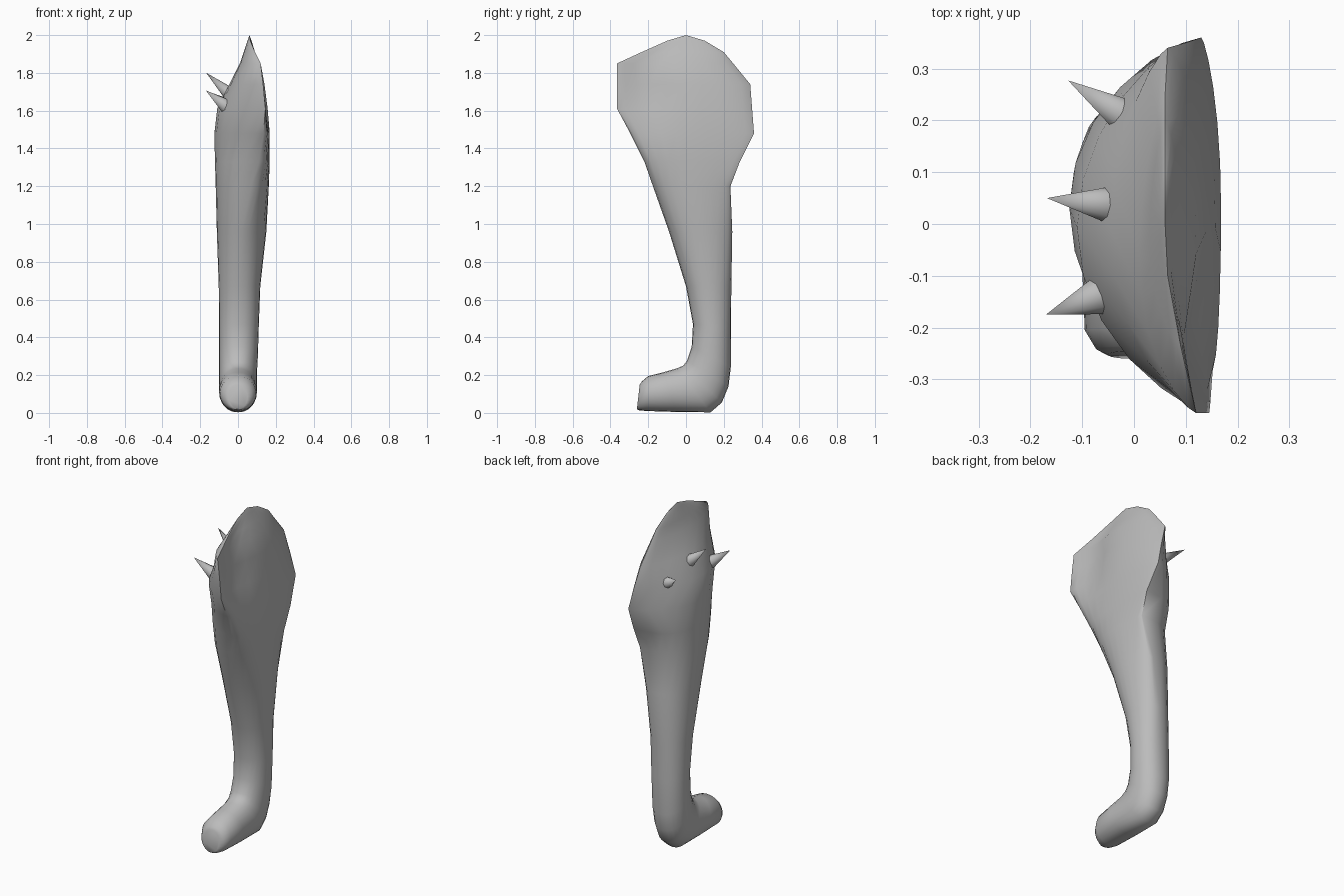
import bpy, bmesh, math
from mathutils import Vector

cube = bpy.data.objects.get("Cube")
if cube:
    bpy.data.objects.remove(cube, do_unlink=True)

grey = bpy.data.materials.new("light grey")
grey.use_nodes = True
COLOUR = (0.5, 0.5, 0.5, 1)
grey.diffuse_color = COLOUR
grey.node_tree.nodes["Principled BSDF"].inputs["Base Color"].default_value = COLOUR


def finish(bm, name, angle):
    bmesh.ops.recalc_face_normals(bm, faces=bm.faces)
    mesh = bpy.data.meshes.new(name)
    bm.to_mesh(mesh)
    bm.free()
    mesh.materials.append(grey)
    ob = bpy.data.objects.new(name, mesh)
    bpy.context.collection.objects.link(ob)
    bpy.ops.object.select_all(action='DESELECT')
    ob.select_set(True)
    bpy.context.view_layer.objects.active = ob
    bpy.ops.object.shade_smooth_by_angle(angle=math.radians(angle))


# Foot and shin sections from the toe up: front (y, z), back (y, z),
# inner x, outer x, x of front edge, x of back edge
SHIN = [
    (-.245, .15, -.26, .02, -.05, .05, 0, 0),
    (-.235, .165, -.248, .014, -.073, .073, 0, 0),
    (-.20, .195, -.21, .01, -.095, .095, 0, 0),
    (-.12, .215, -.05, .005, -.10, .10, 0, 0),
    (-.05, .235, .13, .003, -.10, .10, 0, 0),
    (-.015, .25, .19, .055, -.10, .10, 0, 0),
    (.005, .275, .225, .14, -.10, .10, 0, 0),
    (.03, .35, .237, .24, -.10, .105, 0, 0),
    (.037, .47, .238, .45, -.10, .11, 0, .01),
    (0, .67, .24, .67, -.102, .118, .01, .02),
]
# Thigh sections: z, front y, back y, inner x, outer x, front edge x, back edge x,
# depth of the hollow behind the front edge, then the roundness of the
# inner front, inner back and outer front quarters (low is boxy, high is thin)
THIGH = [
    (.96, -.09, .245, -.112, .15, .02, .07, 0, .9, .75, 1),
    (1.2, -.175, .235, -.118, .163, .07, .14, 0, .75, .6, .8),
    (1.33, -.22, .285, -.122, .168, .11, .148, 0, .8, .65, .6),
    (1.48, -.295, .36, -.125, .168, .135, .13, 0, 1.2, 1.4, .5),
    (1.61, -.365, .35, -.11, .157, .145, .10, .027, 1.5, 1.5, 1),
    (1.74, -.365, .34, -.045, .14, .133, .065, .03, 1.5, 1.5, 1.4),
    (1.85, -.365, .25, .01, .12, .12, .06, .02, 1.5, 1.5, 1.5),
    (1.91, -.235, .20, .03, .09, .09, .06, .005, 1.5, 1.5, 1.5),
    (1.97, -.10, .10, .05, .072, .065, .06, 0, 1.5, 1.5, 1.5),
]
SECTIONS = [(*s, 0, .9, .9, .9, .9) for s in SHIN]
SECTIONS += [(ya, z, yb, z, xi, xo, xa, xb, hollow, pf, pb, po, 1.5 if z > 1.3 else 1)
             for z, ya, yb, xi, xo, xa, xb, hollow, pf, pb, po in THIGH]
SIDES = 24

# Leg with foot, lofted in one skin
bm = bmesh.new()
rings = []
for ya, za, yb, zb, xi, xo, xa, xb, hollow, pf, pb, po, pob in SECTIONS:
    ring = []
    for i in range(SIDES):
        t = math.tau * i / SIDES
        k = (1 - math.cos(t)) / 2
        s = math.sin(t)
        edge = xa + (xb - xa) * k
        if s > 0:
            side, power = xo, po if k < .5 else pob
        else:
            side, power = xi, pf if k < .5 else pb
        x = edge + (side - edge) * abs(s) ** power
        if t < math.pi / 2:
            x -= hollow * math.sin(math.pi * (2 * t / math.pi) ** 1.6) ** 2
        ring.append(bm.verts.new((x, ya + (yb - ya) * k, za + (zb - za) * k)))
    rings.append(ring)
for low, high in zip(rings, rings[1:]):
    for i in range(SIDES):
        j = (i + 1) % SIDES
        bm.faces.new((low[i], low[j], high[j], high[i]))
bm.faces.new(rings[0])
tip = bm.verts.new((.06, 0, 2))
for i in range(SIDES):
    bm.faces.new((rings[-1][i], rings[-1][(i + 1) % SIDES], tip))
finish(bm, "leg", 60)

# Spikes on the inner thigh
SPIKES = {
    "back_spike": ((-.005, .2, 1.61), (-.127, .277, 1.69)),
    "middle_spike": ((-.04, .036, 1.685), (-.168, .05, 1.80)),
    "front_spike": ((-.065, -.138, 1.625), (-.17, -.175, 1.707)),
}
for name, (base, point) in SPIKES.items():
    base, point = Vector(base), Vector(point)
    axis = point - base
    bm = bmesh.new()
    bmesh.ops.create_cone(bm, cap_ends=True, segments=8, radius1=.038, radius2=0,
                          depth=axis.length)
    bmesh.ops.rotate(bm, verts=bm.verts, matrix=axis.to_track_quat('Z', 'Y').to_matrix())
    bmesh.ops.translate(bm, verts=bm.verts, vec=(base + point) / 2)
    finish(bm, name, 60)
